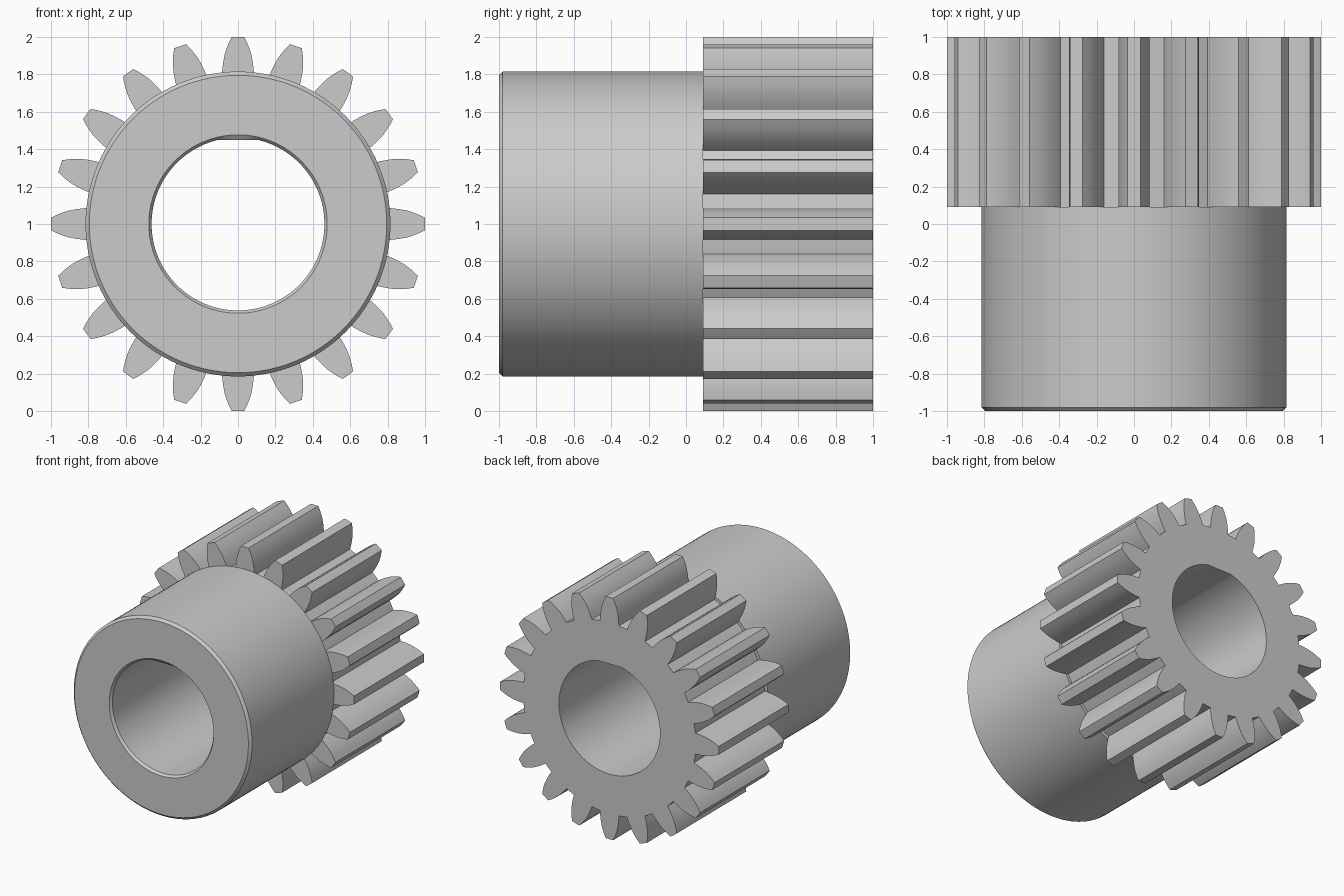
import bpy, bmesh
from math import sin, cos, pi, asin

if "Cube" in bpy.data.objects:
    bpy.data.objects.remove(bpy.data.objects["Cube"])

TEETH, SEG = 20, 128
Y_STEP, Y_BACK = 0.09, 1.0
BORE, BORE_FLAT = 0.462, 0.449


def ring(bm, r, y):
    """Circle of vertices around the y axis; the bore has a small flat on top."""
    vs = []
    for i in range(SEG):
        a = 2 * pi * i / SEG
        z = r * sin(a)
        if r == BORE:
            z = min(z, BORE_FLAT)
        vs.append(bm.verts.new((r * cos(a), y, 1 + z)))
    return vs


def bridge(bm, a, b):
    n = len(a)
    for i in range(n):
        j = (i + 1) % n
        bm.faces.new((a[i], a[j], b[j], b[i]))


def finish(bm, name):
    me = bpy.data.meshes.new(name)
    bm.to_mesh(me)
    bm.free()
    ob = bpy.data.objects.new(name, me)
    bpy.context.collection.objects.link(ob)
    bpy.ops.object.select_all(action='DESELECT')
    bpy.context.view_layer.objects.active = ob
    ob.select_set(True)
    bpy.ops.object.shade_smooth_by_angle(angle=0.45)
    return ob


# Hub: chamfered collar with the bore running through the whole length
bm = bmesh.new()
profile = [(0.79, Y_STEP), (0.815, Y_STEP), (0.815, -0.98), (0.795, -1),
           (0.477, -1), (BORE, -0.98), (BORE, Y_BACK)]
rings = [ring(bm, r, y) for r, y in profile]
for a, b in zip(rings, rings[1:]):
    bridge(bm, a, b)
bmesh.ops.recalc_face_normals(bm, faces=bm.faces)
if max(bm.faces, key=lambda f: -f.calc_center_median().y).normal.y > 0:
    bmesh.ops.reverse_faces(bm, faces=bm.faces)
finish(bm, "hub_with_bore")

# Toothed rim: radius and half thickness of one involute-like tooth
flank = [(0.79, 0.086), (0.83, 0.084), (0.87, 0.079), (0.91, 0.071),
         (0.94, 0.061), (0.97, 0.049), (1.0, 0.034)]
tooth = [(r, -asin(w / r)) for r, w in flank]
tooth += [(1.0, 0.0)] + [(r, -a) for r, a in reversed(tooth)]
tooth_len = len(tooth)
outline = []
for t in range(TEETH):
    c = 2 * pi * t / TEETH
    outline += [(r, c + a) for r, a in tooth]
    outline.append((0.79, c + pi / TEETH))   # middle of the gap

bm = bmesh.new()
front, back = [[bm.verts.new((r * cos(a), y, 1 + r * sin(a))) for r, a in outline]
               for y in (Y_STEP, Y_BACK)]
bridge(bm, back, front)
# tooth end faces beside the hub
for t in range(TEETH):
    s = t * (tooth_len + 1)
    bm.faces.new(front[s:s + tooth_len])
# back face with the bore opening
bore = ring(bm, BORE, Y_BACK)
edges = []
for loop in (back, bore):
    for i, v in enumerate(loop):
        w = loop[(i + 1) % len(loop)]
        edges.append(bm.edges.get((v, w)) or bm.edges.new((v, w)))
bmesh.ops.triangle_fill(bm, use_beauty=True, use_dissolve=False, edges=edges)
bmesh.ops.recalc_face_normals(bm, faces=bm.faces)
cap = max(bm.faces, key=lambda f: f.calc_center_median().y)
if cap.normal.y < 0:
    bmesh.ops.reverse_faces(bm, faces=bm.faces)
finish(bm, "toothed_rim")
